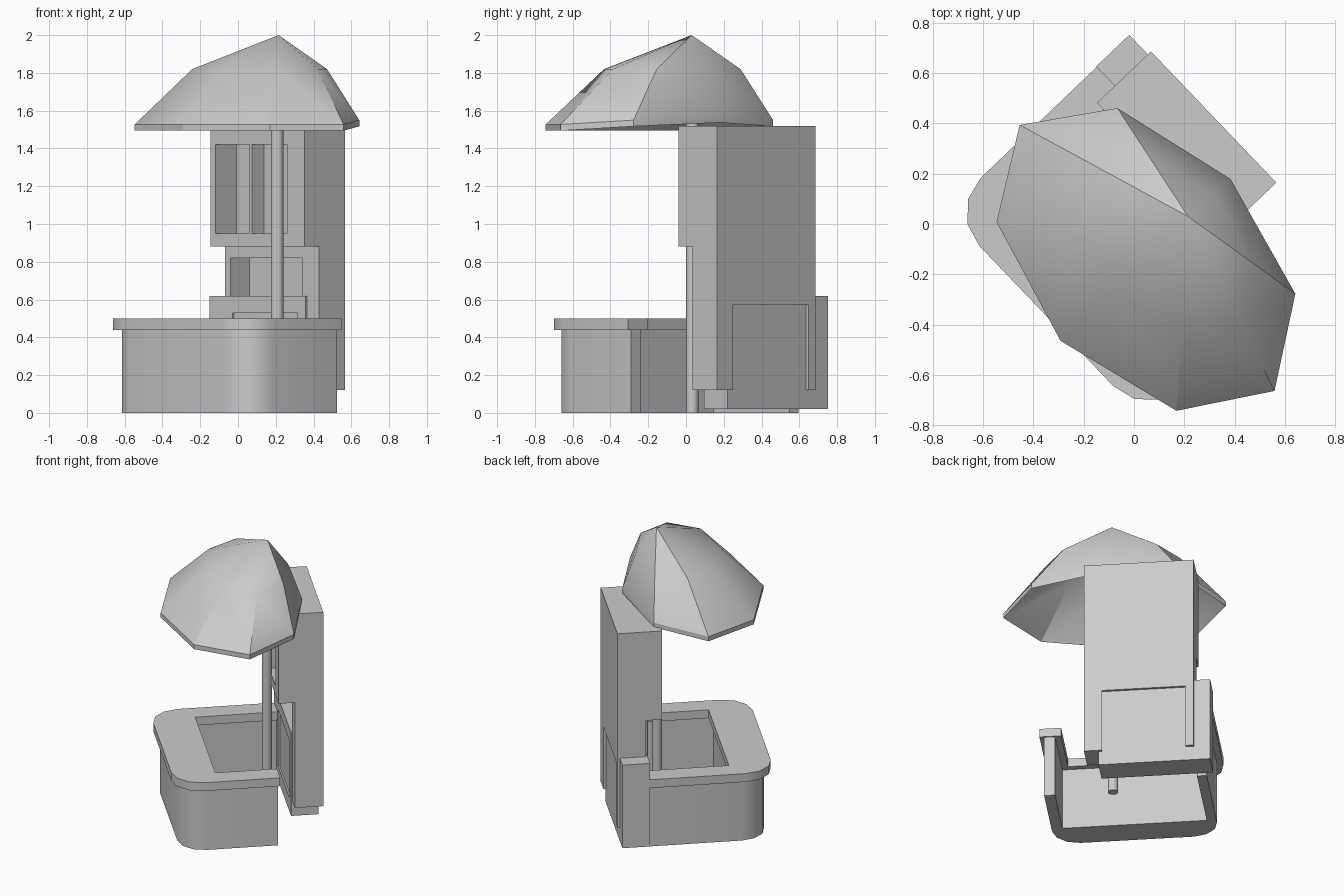
import bpy, bmesh, math
from mathutils import Matrix, Vector

cube = bpy.data.objects.get("Cube")
if cube:
    bpy.data.objects.remove(cube, do_unlink=True)

# The stall stands turned on its base; u runs along the counter, v to the back
TURN = Matrix.Rotation(math.radians(-46.3), 4, 'Z')

grey = bpy.data.materials.new("plain_grey")
grey.use_nodes = True
grey.diffuse_color = (0.6, 0.6, 0.6, 1)
grey.node_tree.nodes["Principled BSDF"].inputs["Base Color"].default_value = (0.6, 0.6, 0.6, 1)


def finish(name, bm, smooth=None):
    bmesh.ops.recalc_face_normals(bm, faces=bm.faces)
    mesh = bpy.data.meshes.new(name)
    bm.to_mesh(mesh)
    bm.free()
    obj = bpy.data.objects.new(name, mesh)
    bpy.context.collection.objects.link(obj)
    mesh.materials.append(grey)
    if smooth:
        select(obj)
        bpy.ops.object.shade_smooth_by_angle(angle=math.radians(smooth))
    return obj


def select(obj):
    bpy.ops.object.select_all(action='DESELECT')
    obj.select_set(True)
    bpy.context.view_layer.objects.active = obj


def prism(name, points, offset, smooth=None):
    """Extrude a flat outline of 3D points along an offset."""
    bm = bmesh.new()
    face = bm.faces.new([bm.verts.new(p) for p in points])
    new = bmesh.ops.extrude_face_region(bm, geom=[face])
    verts = [g for g in new["geom"] if isinstance(g, bmesh.types.BMVert)]
    bmesh.ops.translate(bm, verts=verts, vec=offset)
    bm.transform(TURN)
    return finish(name, bm, smooth)


def box(name, u, v, z):
    outline = [(u[0], v[0], z[0]), (u[1], v[0], z[0]), (u[1], v[1], z[0]), (u[0], v[1], z[0])]
    return prism(name, outline, (0, 0, z[1] - z[0]))


def cut(obj, u, v, z):
    cutter = box("cutter", u, v, z)
    cutter.hide_render = True
    mod = obj.modifiers.new("recess", 'BOOLEAN')
    mod.operation, mod.solver, mod.object = 'DIFFERENCE', 'EXACT', cutter
    select(obj)
    bpy.ops.object.modifier_apply(modifier=mod.name)
    bpy.data.objects.remove(cutter, do_unlink=True)


def u_shape(name, outer, inner, front, inner_front, ends, radius, z):
    """U-shaped counter layer with two rounded front corners."""
    pts = [(outer[0], ends[0])]
    for side, start in ((0, 180), (1, 270)):
        cx = outer[side] + (radius if side == 0 else -radius)
        for i in range(4):
            a = math.radians(start + 30 * i)
            pts.append((cx + radius * math.cos(a), front + radius + radius * math.sin(a)))
    pts += [(outer[1], ends[1]), (inner[1], ends[1]), (inner[1], inner_front),
            (inner[0], inner_front), (inner[0], ends[0])]
    return prism(name, [(x, y, z[0]) for x, y in pts], (0, 0, z[1] - z[0]), 35)


# Counter
u_shape("counter_body", (-0.514, 0.572), (-0.45, 0.5), -0.463, -0.26, (0.324, 0.178), 0.17, (0, 0.44))
u_shape("counter_top", (-0.554, 0.602), (-0.411, 0.459), -0.505, -0.22, (0.324, 0.187), 0.193, (0.44, 0.5))

# Back cabinet with an overhanging upper half
profile = [(0.335, 0.12), (0.523, 0.12), (0.523, 1.52), (0.227, 1.52), (0.227, 0.88), (0.335, 0.88)]
cabinet = prism("back_cabinet", [(-0.45, v, z) for v, z in profile], (0.722, 0, 0))
cut(cabinet, (-0.411, -0.15), (0.1, 0.382), (0.95, 1.42))
cut(cabinet, (-0.132, 0.139), (0.1, 0.315), (0.95, 1.42))
cut(cabinet, (-0.408, 0.142), (0.3, 0.473), (0.6, 0.82))
cut(cabinet, (-0.397, 0.154), (0.5, 0.6), (0.05, 0.57))

# Low chest running through the cabinet
chest = box("low_chest", (-0.557, 0.178), (0.324, 0.506), (0.02, 0.62))
cut(chest, (-0.383, 0.117), (0.3, 0.404), (0.12, 0.53))

# Parasol pole
bm = bmesh.new()
bmesh.ops.create_cone(bm, cap_ends=True, segments=16, radius1=0.033, radius2=0.033, depth=1.95,
                      matrix=Matrix.Translation((0.207, 0.033, 0.975)))
finish("parasol_pole", bm, 35)

# Parasol canopy: eight panels in two slopes, as a thin shell
rim = [(-0.547, 0.008, 1.527), (-0.292, -0.465, 1.527), (0.169, -0.743, 1.527), (0.559, -0.664, 1.527),
       (0.642, -0.278, 1.55), (0.384, 0.179, 1.57), (-0.066, 0.461, 1.55), (-0.455, 0.394, 1.527)]
apex = Vector((0.215, 0.03, 2.0))
bm = bmesh.new()
edges = []
for drop in (0, 0.033):
    low = Vector((0, 0, -drop))
    top = bm.verts.new(apex + low)
    outer = [bm.verts.new(Vector(p) + low) for p in rim]
    middle = []
    for p in rim:
        m = apex.lerp(Vector(p), 0.6)
        m.z = 1.82
        middle.append(bm.verts.new(m + low))
    for i in range(8):
        j = (i + 1) % 8
        bm.faces.new((top, middle[i], middle[j]))
        bm.faces.new((middle[i], outer[i], outer[j], middle[j]))
    edges.append(outer)
for i in range(8):
    j = (i + 1) % 8
    bm.faces.new((edges[0][i], edges[1][i], edges[1][j], edges[0][j]))
finish("parasol_canopy", bm, 30)
